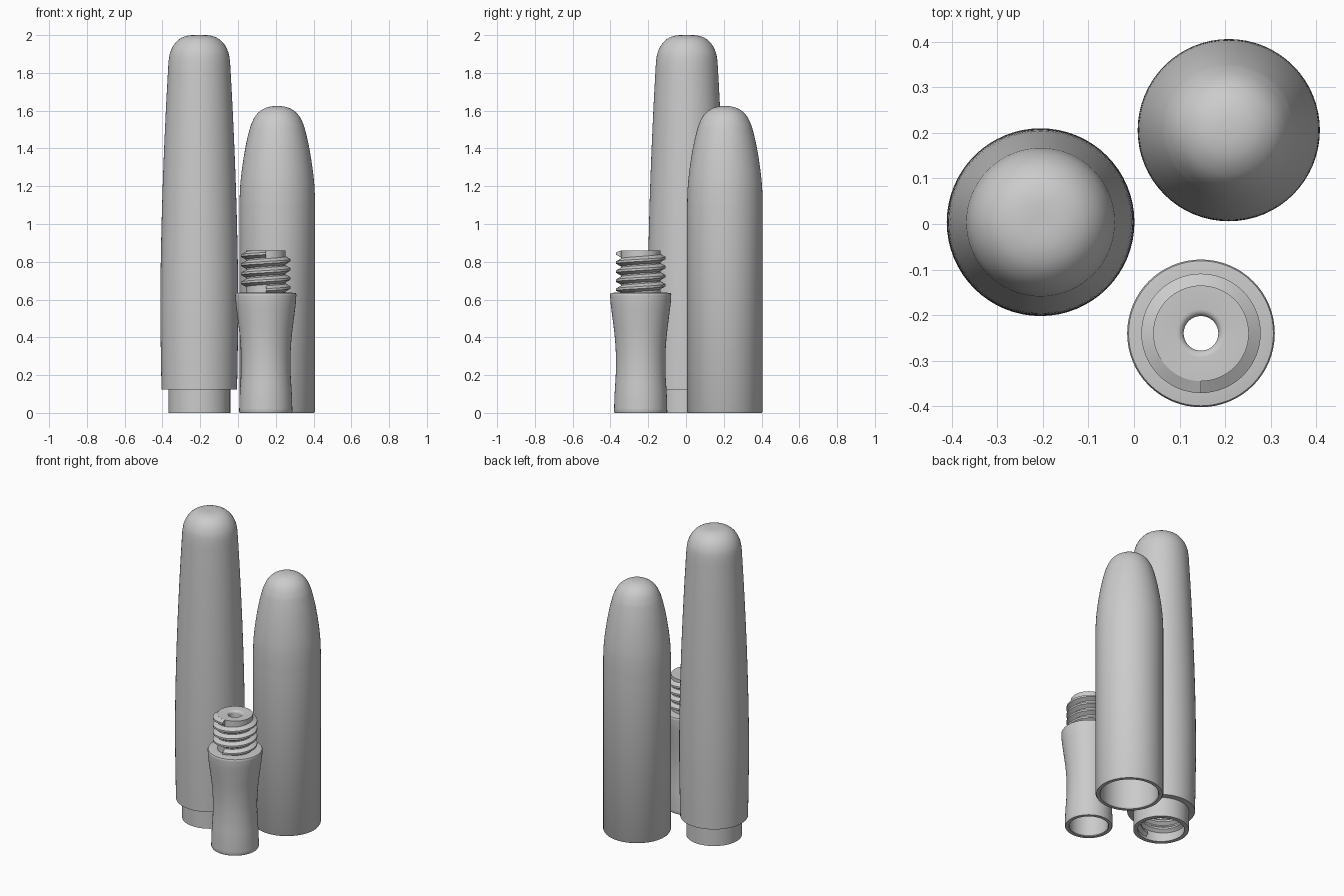
import bpy, bmesh, math
from mathutils import Vector

if "Cube" in bpy.data.objects:
    bpy.data.objects.remove(bpy.data.objects["Cube"])

SEG = 64
grey = bpy.data.materials.new("plain grey")
grey.diffuse_color = (0.6, 0.6, 0.6, 1)
grey.use_nodes = True
grey.node_tree.nodes["Principled BSDF"].inputs["Base Color"].default_value = grey.diffuse_color


def smooth(pts, steps=5):
    """Catmull-Rom curve through (radius, height) points."""
    p = [Vector(q) for q in pts]
    p = [2 * p[0] - p[1]] + p + [2 * p[-1] - p[-2]]
    out = []
    for a, b, c, d in zip(p, p[1:], p[2:], p[3:]):
        for i in range(steps):
            t = i / steps
            v = 0.5 * (2 * b + (c - a) * t + (2 * a - 5 * b + 4 * c - d) * t * t
                       + (3 * b - a - 3 * c + d) * t ** 3)
            out.append((max(v.x, 0), v.y))
    return out + [tuple(pts[-1])]


def finish(name, bm, centre):
    bmesh.ops.remove_doubles(bm, verts=bm.verts, dist=1e-5)
    bmesh.ops.recalc_face_normals(bm, faces=bm.faces)
    mesh = bpy.data.meshes.new(name)
    bm.to_mesh(mesh)
    bm.free()
    ob = bpy.data.objects.new(name, mesh)
    ob.location = (centre[0], centre[1], 0)
    mesh.materials.append(grey)
    bpy.context.collection.objects.link(ob)
    bpy.context.view_layer.objects.active = ob
    ob.select_set(True)
    bpy.ops.object.shade_smooth_by_angle(angle=math.radians(32))
    ob.select_set(False)
    return ob


def lathe(name, profile, centre, closed=False):
    """Revolve a profile; closed joins its last point to its first."""
    bm = bmesh.new()
    rings = []
    for r, z in profile:
        if r < 1e-5:
            rings.append([bm.verts.new((0, 0, z))] * SEG)
        else:
            rings.append([bm.verts.new((r * math.cos(a), r * math.sin(a), z))
                          for a in (math.tau * i / SEG for i in range(SEG))])
    pairs = list(zip(rings, rings[1:])) + ([(rings[-1], rings[0])] if closed else [])
    for lo, hi in pairs:
        for i in range(SEG):
            j = (i + 1) % SEG
            corners = list(dict.fromkeys((lo[i], lo[j], hi[j], hi[i])))
            if len(corners) > 2:
                bm.faces.new(corners)
    return finish(name, bm, centre)


def thread(name, root, crest, z0, pitch, turns, low, high, centre):
    """Right-handed helical ridge, trimmed between low and high."""
    bm = bmesh.new()
    shape = [(root, -0.44), (crest, -0.12), (crest, 0.12), (root, 0.44)]
    previous = None
    for k in range(int(turns * SEG) + 1):
        a = math.tau * k / SEG - math.pi / 2
        zc = z0 + pitch * k / SEG
        ring = [bm.verts.new((r * math.cos(a), r * math.sin(a),
                              min(max(zc + h * pitch, low), high))) for r, h in shape]
        if previous:
            for i in range(4):
                j = (i + 1) % 4
                bm.faces.new((previous[i], previous[j], ring[j], ring[i]))
        else:
            bm.faces.new(ring)
        previous = ring
    bm.faces.new(previous[::-1])
    return finish(name, bm, centre)


# Tall barrel: hollow, with a narrow collar at its open foot
barrel_at = (-0.205, 0.004)
side = smooth([(0.200, 0.125), (0.204, 0.35), (0.206, 0.6), (0.202, 0.9),
               (0.192, 1.25), (0.177, 1.6), (0.163, 1.86)])
dome = smooth([(0.163, 1.86), (0.155, 1.905), (0.135, 1.948), (0.105, 1.979),
               (0.07, 1.995), (0.035, 2.0), (0, 2.0)], 3)
lathe("barrel", [(0, 1.8), (0.08, 1.77), (0.11, 1.68), (0.11, 0.32), (0.138, 0.29),
                 (0.138, 0), (0.164, 0), (0.164, 0.125)] + side + dome[1:], barrel_at)
thread("barrel_inner_thread", 0.139, 0.118, 0.035, 0.05, 4.5, 0.012, 0.29, barrel_at)

# Cap: hollow bullet shape with a softened lip
outer = smooth([(0.200, 1.05), (0.1995, 1.13), (0.195, 1.22), (0.183, 1.32),
                (0.166, 1.42), (0.147, 1.50), (0.135, 1.535), (0.119, 1.567),
                (0.098, 1.592), (0.068, 1.612), (0.035, 1.622), (0, 1.625)], 4)
lathe("cap", [(0, 1.5), (0.07, 1.47), (0.11, 1.38), (0.145, 1.2), (0.17, 0.9),
              (0.17, 0.006), (0.174, 0), (0.195, 0), (0.2, 0.008)] + outer, (0.208, 0.206))

# Grip: waisted sleeve, threaded neck and a bore right through
grip_at = (0.147, -0.24)
waist = smooth([(0.141, 0.006), (0.138, 0.1), (0.132, 0.2), (0.131, 0.3),
                (0.137, 0.4), (0.149, 0.5), (0.159, 0.58), (0.162, 0.628)])
lip = [(0.053 - 0.015 * math.sin(t), 0.845 + 0.015 * math.cos(t))
       for t in (math.pi / 2 * i / 5 for i in range(6))]
lathe("grip", [(0.118, 0), (0.138, 0)] + waist +
      [(0.159, 0.634), (0.135, 0.637), (0.105, 0.637), (0.105, 0.86)] + lip +
      [(0.038, 0.5), (0.115, 0.46), (0.115, 0.004)], grip_at, closed=True)
thread("grip_outer_thread", 0.104, 0.131, 0.652, 0.048, 4, 0.637, 0.8595, grip_at)
